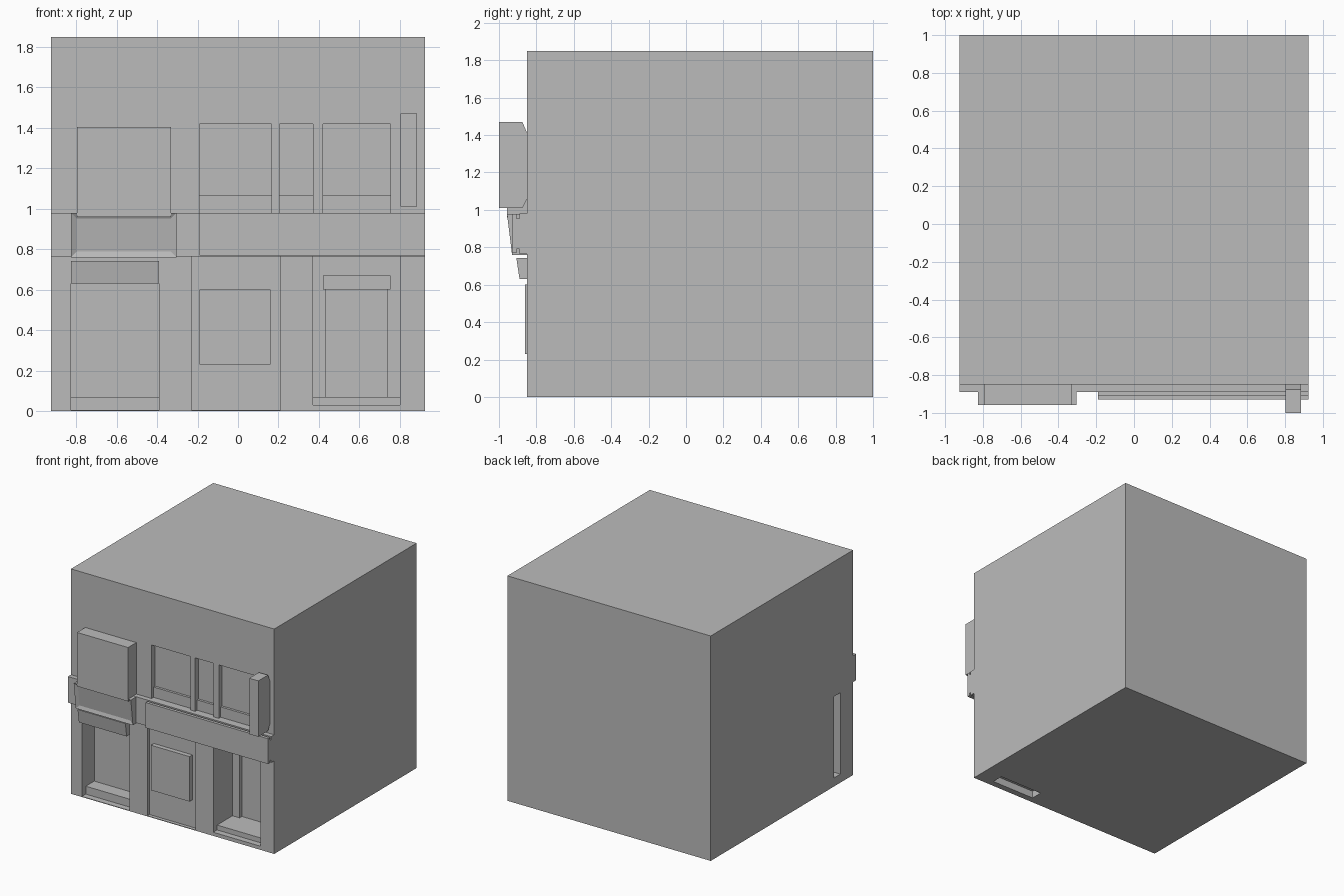
import bpy, bmesh

if "Cube" in bpy.data.objects:
    bpy.data.objects.remove(bpy.data.objects["Cube"])

grey = bpy.data.materials.new("plain grey")
grey.diffuse_color = (0.5, 0.5, 0.5, 1)
grey.use_nodes = True
grey.node_tree.nodes["Principled BSDF"].inputs["Base Color"].default_value = grey.diffuse_color


def profile(name, x0, x1, pts, inset=None):
    """Extrude a (y, z) outline from x0 to x1; optionally sink an inset in the front face."""
    bm = bmesh.new()
    a = [bm.verts.new((x0, y, z)) for y, z in pts]
    b = [bm.verts.new((x1, y, z)) for y, z in pts]
    bm.faces.new(a)
    bm.faces.new(b[::-1])
    n = len(pts)
    for i in range(n):
        j = (i + 1) % n
        bm.faces.new((a[i], b[i], b[j], a[j]))
    bmesh.ops.recalc_face_normals(bm, faces=bm.faces[:])
    if inset:
        bm.normal_update()
        front = min(bm.faces, key=lambda f: f.normal.y)
        bmesh.ops.inset_region(bm, faces=[front], thickness=inset[0], use_even_offset=True)
        bmesh.ops.translate(bm, verts=front.verts[:], vec=front.normal * -inset[1])
    me = bpy.data.meshes.new(name)
    bm.to_mesh(me)
    bm.free()
    me.materials.append(grey)
    ob = bpy.data.objects.new(name, me)
    bpy.context.collection.objects.link(ob)
    return ob


def box(name, x0, x1, y0, y1, z0, z1):
    return profile(name, x0, x1, [(y0, z0), (y1, z0), (y1, z1), (y0, z1)])


def cut(target, *dims):
    cutter = box("cutter", *dims)
    cutter.hide_render = True
    mod = target.modifiers.new("cut", 'BOOLEAN')
    mod.operation = 'DIFFERENCE'
    mod.solver = 'EXACT'
    mod.object = cutter
    bpy.context.view_layer.objects.active = target
    bpy.ops.object.modifier_apply(modifier=mod.name)
    bpy.data.objects.remove(cutter, do_unlink=True)


# main building block
body = box("building", -0.925, 0.925, -0.85, 1.0, 0, 1.85)

# left doorway with a step
cut(body, -0.825, -0.39, -0.95, -0.69, 0.07, 0.74)
cut(body, -0.825, -0.39, -0.95, -0.80, 0.005, 0.1)
# shallow centre bay
cut(body, -0.23, 0.21, -0.95, -0.822, 0.005, 0.765)
# right doorway with a step and a deeper door
cut(body, 0.37, 0.80, -0.95, -0.60, 0.07, 0.765)
cut(body, 0.37, 0.80, -0.95, -0.80, 0.03, 0.1)
cut(body, 0.435, 0.74, -0.7, -0.57, 0.07, 0.60)
# upper windows, each with a lower ledge
for x0, x1 in ((-0.19, 0.165), (0.205, 0.37), (0.42, 0.755)):
    cut(body, x0, x1, -0.95, -0.805, 1.065, 1.42)
    cut(body, x0, x1, -0.95, -0.825, 0.98, 1.1)
# open slots in the left wall and the underside
cut(body, -1.0, -0.83, -0.69 + 0.004, -0.60, 0.07, 0.74)
cut(body, 0.37, 0.77, -0.797, -0.70, -0.1, 0.06)

# lintel over the right door
box("door_lintel", 0.42, 0.755, -0.63, -0.595, 0.60, 0.67)
# framed panel in the centre bay
box("centre_panel", -0.19, 0.16, -0.86, -0.82, 0.23, 0.60)

# band across the front, with a name board set off it
box("front_band", -0.925, 0.925, -0.89, -0.849, 0.765, 0.98)
box("board_spacer", -0.19, 0.925, -0.906, -0.889, 0.79, 0.955)
box("front_board", -0.19, 0.925, -0.93, -0.905, 0.77, 0.978)

# projecting box window and the sloping panels beneath it
box("box_window", -0.795, -0.33, -0.957, -0.849, 0.96, 1.403)
profile("sloping_panel", -0.825, -0.305,
        [(-0.849, 0.76), (-0.93, 0.76), (-0.957, 0.978), (-0.849, 0.978)], (0.027, 0.012))
profile("door_canopy", -0.825, -0.39,
        [(-0.845, 0.63), (-0.89, 0.63), (-0.907, 0.742), (-0.845, 0.742)])

# hanging sign on the right
profile("hanging_sign", 0.803, 0.885,
        [(-1, 1.01), (-0.875, 1.01), (-0.849, 1.06), (-0.849, 1.41), (-0.875, 1.47), (-1, 1.47)])
